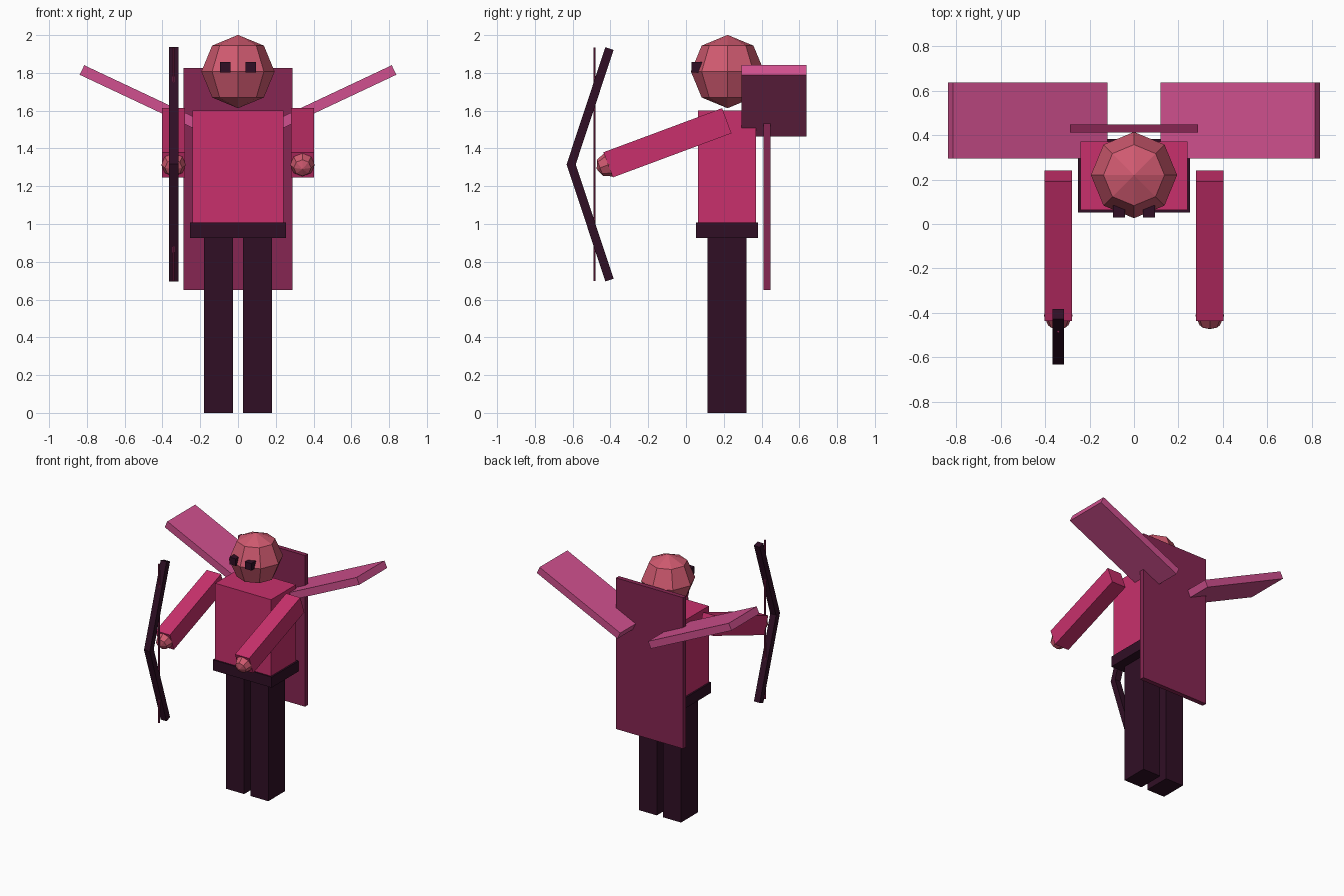
import bpy
from math import radians, cos, sin
from mathutils import Vector

cube = bpy.data.objects.get("Cube")
if cube:
    bpy.data.objects.remove(cube, do_unlink=True)


def linear(c):
    c /= 255
    return c / 12.92 if c <= 0.04045 else ((c + 0.055) / 1.055) ** 2.4


def material(name, *rgb):
    colour = tuple(linear(c) for c in rgb) + (1,)
    m = bpy.data.materials.new(name)
    m.use_nodes = True
    m.diffuse_color = colour
    m.node_tree.nodes["Principled BSDF"].inputs["Base Color"].default_value = colour
    return m


crimson = material("crimson cloth", 200, 48, 108)
skin = material("rosy skin", 208, 90, 112)
plum = material("plum cape", 134, 38, 82)
wing_pink = material("wing pink", 208, 80, 142)
dark = material("dark aubergine", 48, 15, 37)


def finish(name, mat):
    obj = bpy.context.object
    obj.name = name
    obj.data.materials.append(mat)
    return obj


def box(name, mat, centre, size, rotation=(0, 0, 0)):
    bpy.ops.mesh.primitive_cube_add(size=1, location=centre, rotation=rotation)
    obj = finish(name, mat)
    obj.scale = size
    return obj


def ball(name, mat, centre, radius, rotation=(0, 0, 0)):
    bpy.ops.mesh.primitive_uv_sphere_add(segments=8, ring_count=4, radius=radius,
                                         location=centre, rotation=rotation)
    return finish(name, mat)


# Body
box("torso", crimson, (0, 0.217, 1.3), (0.48, 0.308, 0.604))
box("belt", dark, (0, 0.217, 0.967), (0.506, 0.33, 0.082))
box("cape", plum, (0, 0.429, 1.238), (0.578, 0.036, 1.175))
ball("head", skin, (0, 0.22, 1.807), 0.194)

# Paired parts
arm_tilt = radians(20.4)
arm_centre = Vector((0, -0.098, 1.43))
arm_length = 0.67
hand_offset = Vector((0, -cos(arm_tilt), -sin(arm_tilt))) * arm_length / 2
for side, s in (("left", 1), ("right", -1)):
    x_arm = Vector((s * 0.341, 0, 0))
    box(side + "_leg", dark, (s * 0.104, 0.217, 0.47), (0.154, 0.206, 0.94))
    box(side + "_eye", dark, (s * 0.067, 0.056, 1.83), (0.055, 0.055, 0.055))
    box(side + "_arm", crimson, x_arm + arm_centre,
        (0.122, arm_length, 0.142), (arm_tilt, 0, 0))
    ball(side + "_hand", skin, x_arm + arm_centre + hand_offset, 0.065,
         (arm_tilt - radians(90), 0, 0))
    box(side + "_wing", wing_pink, (s * 0.479, 0.466, 1.652),
        (0.767, 0.342, 0.056), (0, -s * radians(25.2), 0))

# Bow: two straight limbs meeting at the grip, and a string
for part, s in (("upper", 1), ("lower", -1)):
    box(part + "_bow_limb", dark, (-0.341, -0.508, 1.316 + s * 0.302),
        (0.05, 0.046, 0.655), (-s * radians(18.3), 0, 0))
bpy.ops.mesh.primitive_cylinder_add(vertices=6, radius=0.006, depth=1.235,
                                    location=(-0.341, -0.484, 1.316))
finish("bow_string", plum)
